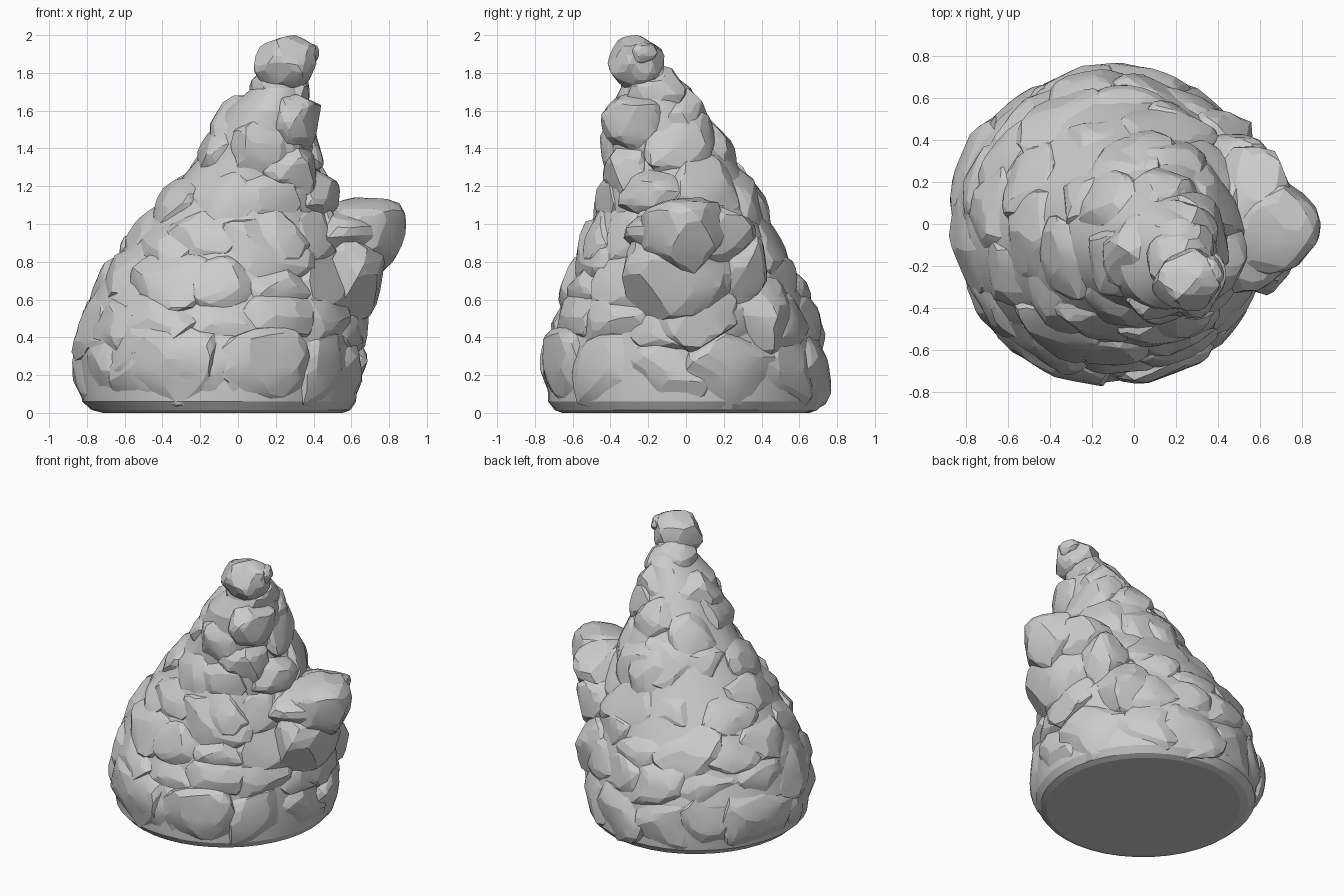
import bpy, bmesh, math, random
from mathutils import Vector, Matrix

if "Cube" in bpy.data.objects:
    bpy.data.objects.remove(bpy.data.objects["Cube"])

random.seed(5)

# outline of the mound: z, xmin, xmax, ymin, ymax
PROFILE = [
    (0.00, -0.72, 0.56, -0.66, 0.66),
    (0.015, -0.78, 0.60, -0.70, 0.70),
    (0.06, -0.83, 0.63, -0.735, 0.735),
    (0.20, -0.87, 0.66, -0.76, 0.76),
    (0.38, -0.88, 0.65, -0.74, 0.74),
    (0.60, -0.81, 0.64, -0.67, 0.67),
    (0.80, -0.69, 0.60, -0.60, 0.58),
    (1.00, -0.52, 0.55, -0.53, 0.46),
    (1.20, -0.36, 0.48, -0.44, 0.37),
    (1.40, -0.19, 0.43, -0.44, 0.24),
    (1.60, -0.09, 0.42, -0.43, 0.11),
    (1.72, 0.05, 0.38, -0.37, 0.05),
    (1.85, 0.13, 0.36, -0.36, -0.12),
]


def section(z):
    """Centre and half widths of the mound at height z."""
    z = min(max(z, 0), PROFILE[-1][0])
    for p, q in zip(PROFILE, PROFILE[1:]):
        if z <= q[0]:
            break
    t = (z - p[0]) / (q[0] - p[0])
    x0, x1, y0, y1 = [p[i] + (q[i] - p[i]) * t for i in range(1, 5)]
    return (x0 + x1) / 2, (y0 + y1) / 2, (x1 - x0) / 2, (y1 - y0) / 2


def surface(z, a, inset=0.0):
    cx, cy, rx, ry = section(z)
    z = min(max(z, 0), PROFILE[-1][0])
    return Vector((cx + (rx - inset) * math.cos(a), cy + (ry - inset) * math.sin(a), z))


def buried(co, depth=0.07):
    cx, cy, rx, ry = section(co.z)
    return co.z < 1.8 and math.hypot((co.x - cx) / (rx - depth), (co.y - cy) / (ry - depth)) < 1


def finish(bm, name, trim=True):
    if trim:  # drop what is hidden deep inside the core
        bmesh.ops.delete(bm, geom=[v for v in bm.verts if buried(v.co)], context='VERTS')
    bm.normal_update()
    for f in bm.faces:
        f.smooth = True
    for e in bm.edges:
        e.smooth = e.calc_face_angle(0) < math.radians(13)
    me = bpy.data.meshes.new(name)
    bm.to_mesh(me)
    bm.free()
    ob = bpy.data.objects.new(name, me)
    bpy.context.collection.objects.link(ob)


def rand_dir():
    return Vector([random.gauss(0, 1) for _ in range(3)]).normalized()


def boulder(bm, centre, size, basis=Matrix.Identity(3), cuts=38):
    """Boxy ellipsoid of exact half size, chipped flat by random planes, floor at z = 0."""
    planes = [(rand_dir(), random.uniform(0.78, 0.97)) for _ in range(cuts)]
    verts = bmesh.ops.create_icosphere(bm, subdivisions=3, radius=1)["verts"]
    pts = []
    for v in verts:
        p = v.co.copy()
        p /= sum(abs(c) ** 2.8 for c in p) ** (1 / 2.8)
        for n, d in planes:
            over = p.dot(n) - d
            if over > 0:
                p -= n * over
        pts.append(p)
    lo = [min(p[i] for p in pts) for i in range(3)]
    hi = [max(p[i] for p in pts) for i in range(3)]
    for v, p in zip(verts, pts):
        q = Vector([((p[i] - lo[i]) / (hi[i] - lo[i]) * 2 - 1) * size[i] for i in range(3)])
        v.co = Vector(centre) + basis @ q
        v.co.z = max(v.co.z, 0)


def on_surface(bm, z, a, w, h, d, turn=0.3):
    """Boulder set into the mound, its outer side flush with the outline."""
    p = surface(z, a)
    t = (surface(z, a + 0.05) - surface(z, a - 0.05)).normalized()
    up = (surface(z + 0.12, a) - surface(z - 0.12, a)).normalized()
    n = t.cross(up).normalized()
    up = n.cross(t)
    roll = Matrix.Rotation(random.uniform(-turn, turn), 3, n)
    basis = roll @ Matrix((t, up, n)).transposed()
    boulder(bm, p + n * (random.uniform(0.0, 0.024) - d), (w, h, d), basis)


# solid core
bm = bmesh.new()
N = 40
rings = [[bm.verts.new(surface(row[0], 2 * math.pi * i / N, 0.025 if row[0] > 0.1 else 0.005))
          for i in range(N)] for row in PROFILE]
for lo, hi in zip(rings, rings[1:]):
    for i in range(N):
        j = (i + 1) % N
        bm.faces.new((lo[i], lo[j], hi[j], hi[i]))
bm.faces.new(rings[0][::-1])
bm.faces.new(rings[-1])
finish(bm, "mound_core", trim=False)

# courses of boulders: name, z, count, half width, half height, depth
COURSES = [
    ("footing_boulders", 0.23, 13, 0.27, 0.225, 0.13),
    ("lower_boulders", 0.50, 13, 0.25, 0.19, 0.12),
    ("middle_boulders", 0.72, 12, 0.24, 0.20, 0.12),
    ("upper_boulders", 0.95, 10, 0.23, 0.20, 0.12),
    ("shoulder_boulders", 1.18, 8, 0.21, 0.20, 0.12),
    ("neck_boulders", 1.40, 6, 0.18, 0.20, 0.12),
]
for name, z, count, w, h, d in COURSES:
    bm = bmesh.new()
    shift = random.random()
    for i in range(count):
        a = 2 * math.pi * (i + shift + random.uniform(-0.2, 0.2)) / count
        s = random.uniform(0.85, 1.12)
        low = z < 0.3
        dz = 0 if low else random.uniform(-0.05, 0.05)
        on_surface(bm, z + dz, a, w * s, h if low else h * s, d, 0.05 if low else 0.3)
    finish(bm, name)

# broad slabs across the front and back: name -> z, angle in degrees, half sizes
SLABS = {
    "front_right_slab": (0.28, -74, 0.32, 0.25, 0.15),
    "front_left_slab": (0.27, -118, 0.34, 0.25, 0.14),
    "front_middle_slab": (0.85, -70, 0.27, 0.26, 0.13),
    "back_slab": (1.20, 100, 0.27, 0.33, 0.18),
}
for name, (z, deg, w, h, d) in SLABS.items():
    bm = bmesh.new()
    on_surface(bm, z, math.radians(deg), w, h, d, 0.05)
    finish(bm, name)

# individual large rocks: name -> list of (centre, half size)
ROCKS = {
    "side_outcrop": [((0.54, 0.02, 0.92), (0.22, 0.35, 0.20)),
                     ((0.66, -0.02, 0.93), (0.23, 0.24, 0.21)),
                     ((0.55, -0.03, 0.74), (0.23, 0.31, 0.25)),
                     ((0.48, 0.24, 0.76), (0.17, 0.19, 0.22)),
                     ((0.51, 0.03, 0.53), (0.18, 0.25, 0.22)),
                     ((0.36, 0.35, 0.50), (0.21, 0.21, 0.22))],
    "tower_rocks": [((0.29, -0.26, 1.54), (0.15, 0.19, 0.16)),
                    ((0.25, -0.29, 1.26), (0.17, 0.15, 0.16)),
                    ((0.07, -0.14, 1.47), (0.22, 0.20, 0.21)),
                    ((0.20, -0.06, 1.54), (0.20, 0.18, 0.20)),
                    ((0.22, -0.16, 1.69), (0.16, 0.17, 0.15)),
                    ((0.40, -0.14, 1.14), (0.14, 0.22, 0.15))],
    "summit_rock": [((0.25, -0.265, 1.848), (0.165, 0.15, 0.152))],
    "summit_knob": [((0.375, -0.23, 1.905), (0.055, 0.08, 0.055))],
}
for name, rocks in ROCKS.items():
    bm = bmesh.new()
    for centre, size in rocks:
        boulder(bm, centre, size)
    finish(bm, name)
